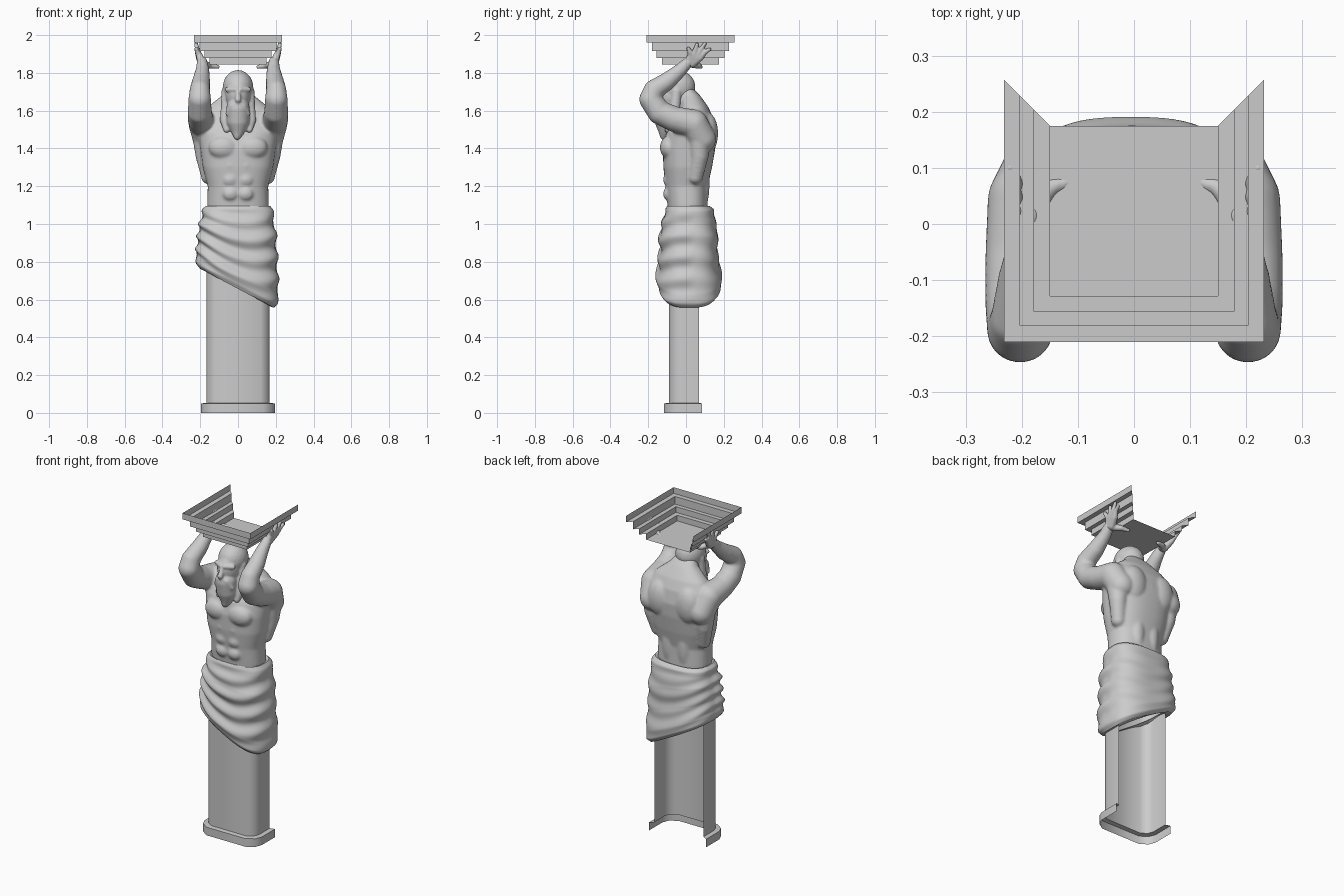
import bpy, bmesh, math
from mathutils import Vector, Matrix

if "Cube" in bpy.data.objects:
    bpy.data.objects.remove(bpy.data.objects["Cube"])


def finish(name, bm, angle=None, voxel=None, smooth=0):
    """Turn a bmesh into an object; optionally fuse its overlapping volumes."""
    bmesh.ops.recalc_face_normals(bm, faces=bm.faces)
    me = bpy.data.meshes.new(name)
    bm.to_mesh(me)
    bm.free()
    ob = bpy.data.objects.new(name, me)
    bpy.context.collection.objects.link(ob)
    bpy.ops.object.select_all(action='DESELECT')
    ob.select_set(True)
    bpy.context.view_layer.objects.active = ob
    if voxel:
        m = ob.modifiers.new("fuse", 'REMESH')
        m.mode = 'VOXEL'
        m.voxel_size = voxel
        m.use_smooth_shade = True
        bpy.ops.object.modifier_apply(modifier=m.name)
        m = ob.modifiers.new("soften", 'SMOOTH')
        m.factor = 0.5
        m.iterations = smooth
        bpy.ops.object.modifier_apply(modifier=m.name)
    if angle:
        bpy.ops.object.shade_smooth_by_angle(angle=math.radians(angle))
    return ob


def ball(bm, c, r):
    if not isinstance(r, tuple):
        r = (r, r, r)
    bmesh.ops.create_icosphere(bm, subdivisions=3, radius=1,
                               matrix=Matrix.Translation(c) @ Matrix.Diagonal((*r, 1)))


def limb(bm, pts, s=1, steps=5):
    """Chain of balls through (x, y, z, radius); s mirrors x."""
    for a, b in zip(pts, pts[1:]):
        for i in range(steps + 1):
            p = [u + (v - u) * i / steps for u, v in zip(a, b)]
            ball(bm, (p[0] * s, p[1], p[2]), p[3])


def loft(bm, rings, closed=True, caps=False):
    vs = [[bm.verts.new(p) for p in r] for r in rings]
    n = len(vs[0])
    for a, b in zip(vs, vs[1:]):
        for i in range(n if closed else n - 1):
            j = (i + 1) % n
            bm.faces.new((a[i], a[j], b[j], b[i]))
    if caps:
        bm.faces.new(vs[0])
        bm.faces.new(vs[-1])
    return vs


def lerp_table(table, t):
    for a, b in zip(table, table[1:]):
        if t <= b[0]:
            f = (t - a[0]) / (b[0] - a[0])
            return [u + (v - u) * f for u, v in zip(a[1:], b[1:])]
    return table[-1][1:]


def section(rx, front, back, n, count):
    """Rounded-box outline from half width, front y and back y."""
    cy, ry = (front + back) / 2, (back - front) / 2
    out = []
    for i in range(count):
        a = 2 * math.pi * i / count
        c, s = math.cos(a), math.sin(a)
        out.append((rx * math.copysign(abs(c) ** (2 / n), c),
                    cy + ry * math.copysign(abs(s) ** (2 / n), s)))
    return out


# Capital: stepped open tray, mitred and open at the back
def tray(o, z):
    x = 0.15 + o
    return [(-x, 0.175 + o, z), (-x, -0.128 - o, z), (x, -0.128 - o, z), (x, 0.175 + o, z)]


bm = bmesh.new()
steps = [(0, 1.845), (0, 1.88), (.028, 1.88), (.028, 1.915), (.053, 1.915),
         (.053, 1.962), (.082, 1.962), (.082, 2.0)]
rows = loft(bm, [tray(o, z) for o, z in steps], closed=False)
bm.faces.new(rows[0])
finish("stepped_capital", bm)


# Pillar and plinth: chamfered shells, open at the back
def shell(o, z):
    half = [(.168 + o, .07 + o * .5), (.168 + o, -.035 - o * .4), (.155 + o * .9, -.067 - o * .7),
            (.12 + o * .5, -.09 - o)]
    return [(-x, y, z) for x, y in half] + [(x, y, z) for x, y in reversed(half)]


bm = bmesh.new()
loft(bm, [shell(0, .85), shell(0, .053)], closed=False)
finish("pillar", bm, 60)
bm = bmesh.new()
loft(bm, [shell(0, .053), shell(.027, .05), shell(.027, 0)], closed=False)
finish("plinth", bm, 40)

# Draped cloth: slanted hem with diagonal sagging folds
drape = [(0, .172, -.100, .125), (.04, .187, -.112, .150), (.12, .187, -.115, .150),
         (.3, .203, -.138, .167), (.6, .212, -.140, .168), (.85, .218, -.155, .188),
         (.95, .212, -.148, .186), (1, .195, -.130, .165)]
bm = bmesh.new()
rings = []
ROWS = 60
for r in range(ROWS + 1):
    t = r / ROWS
    ring = []
    for x, y in section(*lerp_table(drape, t), 2.7, 80):
        x0 = x
        fade = math.sqrt(max(0, math.sin(math.pi * t)))
        amp = (.010 if y < .03 else .004) * fade
        p = t - .13 * (1 - (x / .2) ** 2)
        k = 1 + amp * math.sin(2 * math.pi * p * 4.5) / max(.1, math.hypot(x, y))
        x, y = x * k - .006 * t, y * k
        z = 1.095 + (.66 - .53 * x0 - 1.095) * t
        ring.append((x, y, z))
    rings.append(ring)
rings.insert(0, [(x * .85, y * .85, z - .01) for x, y, z in rings[0]])
rings.append([(x * .8, y * .6, z + .015) for x, y, z in rings[-1]])
loft(bm, rings)
finish("draped_cloth", bm, 60)

# Body: torso loft, muscles, neck and raised arms fused together
torso = [(.98, .155, -.085, .115), (1.1, .163, -.098, .115), (1.2, .160, -.108, .115),
         (1.3, .187, -.120, .138), (1.4, .200, -.122, .155), (1.48, .212, -.105, .160),
         (1.56, .205, -.060, .145), (1.62, .160, -.030, .118), (1.68, .085, -.030, .075),
         (1.72, .055, -.040, .035)]
bm = bmesh.new()
rings = []
for i in range(38):
    z = .98 + .02 * i
    rings.append([(x, y, z) for x, y in section(*lerp_table(torso, z), 2.4, 48)])
loft(bm, rings, caps=True)
limb(bm, [(0, .04, 1.55, .085), (0, -.02, 1.66, .07), (0, -.035, 1.71, .06)])
arm = [(.165, .085, 1.45, .075), (.185, .04, 1.53, .077), (.198, -.06, 1.555, .068),
       (.202, -.14, 1.59, .064), (.203, -.188, 1.66, .060), (.202, -.17, 1.71, .054),
       (.195, -.10, 1.755, .048), (.188, -.03, 1.815, .036), (.19, .015, 1.86, .028)]
for s in (1, -1):
    limb(bm, arm, s, 6)
    ball(bm, (.078 * s, -.09, 1.405), (.078, .048, .062))      # chest
    ball(bm, (.095 * s, .115, 1.48), (.08, .055, .11))         # shoulder blade
    ball(bm, (.05 * s, .085, 1.22), (.045, .04, .16))          # lower back
    limb(bm, [(.155, .05, 1.25, .04), (.175, .07, 1.36, .05), (.18, .07, 1.45, .06)], s)
    for z in (1.31, 1.235, 1.16):                              # abdomen
        ball(bm, (.04 * s, -.097, z), (.04, .024, .036))
finish("body_and_arms", bm, voxel=.008, smooth=5)

# Head: skull, brow, nose, hair locks and long beard fused together
bm = bmesh.new()
ball(bm, (0, -.045, 1.725), (.081, .095, .09))
ball(bm, (0, -.085, 1.685), (.066, .075, .09))
limb(bm, [(0, -.153, 1.705, .011), (0, -.172, 1.658, .017)])
limb(bm, [(0, -.115, 1.61, .062), (0, -.105, 1.55, .062), (0, -.11, 1.50, .038),
          (-.004, -.118, 1.465, .02)])
for s in (1, -1):
    limb(bm, [(.012, -.150, 1.712, .014), (.055, -.128, 1.712, .014)], s)
    limb(bm, [(0, -.160, 1.638, .016), (.03, -.152, 1.625, .016), (.055, -.135, 1.585, .012)], s)
    limb(bm, [(.06, -.05, 1.70, .028), (.062, -.06, 1.61, .03), (.068, -.075, 1.55, .028),
              (.06, -.095, 1.50, .018)], s)
finish("head_and_beard", bm, voxel=.006, smooth=3)

# Hands: spread fingers against the capital sides, thumb underneath
tips = [(.012, 1.93), (.058, 1.95), (.100, 1.955), (.125, 1.925)]
for s, side in ((1, "right"), (-1, "left")):
    bm = bmesh.new()
    for i, (y, z) in enumerate(tips):
        limb(bm, [(.19, .005 + .01 * i, 1.85, .022), (.205, .028 + .016 * i, 1.893 - .004 * i, .018),
                  (.216, (y + .028 + .016 * i) / 2, (z + 1.895) / 2, .013), (.221, y, z, .010)], s, 6)
    limb(bm, [(.188, .02, 1.85, .022), (.15, .065, 1.838, .016), (.108, .078, 1.832, .011)], s, 6)
    finish(side + "_hand", bm, voxel=.005, smooth=2)
